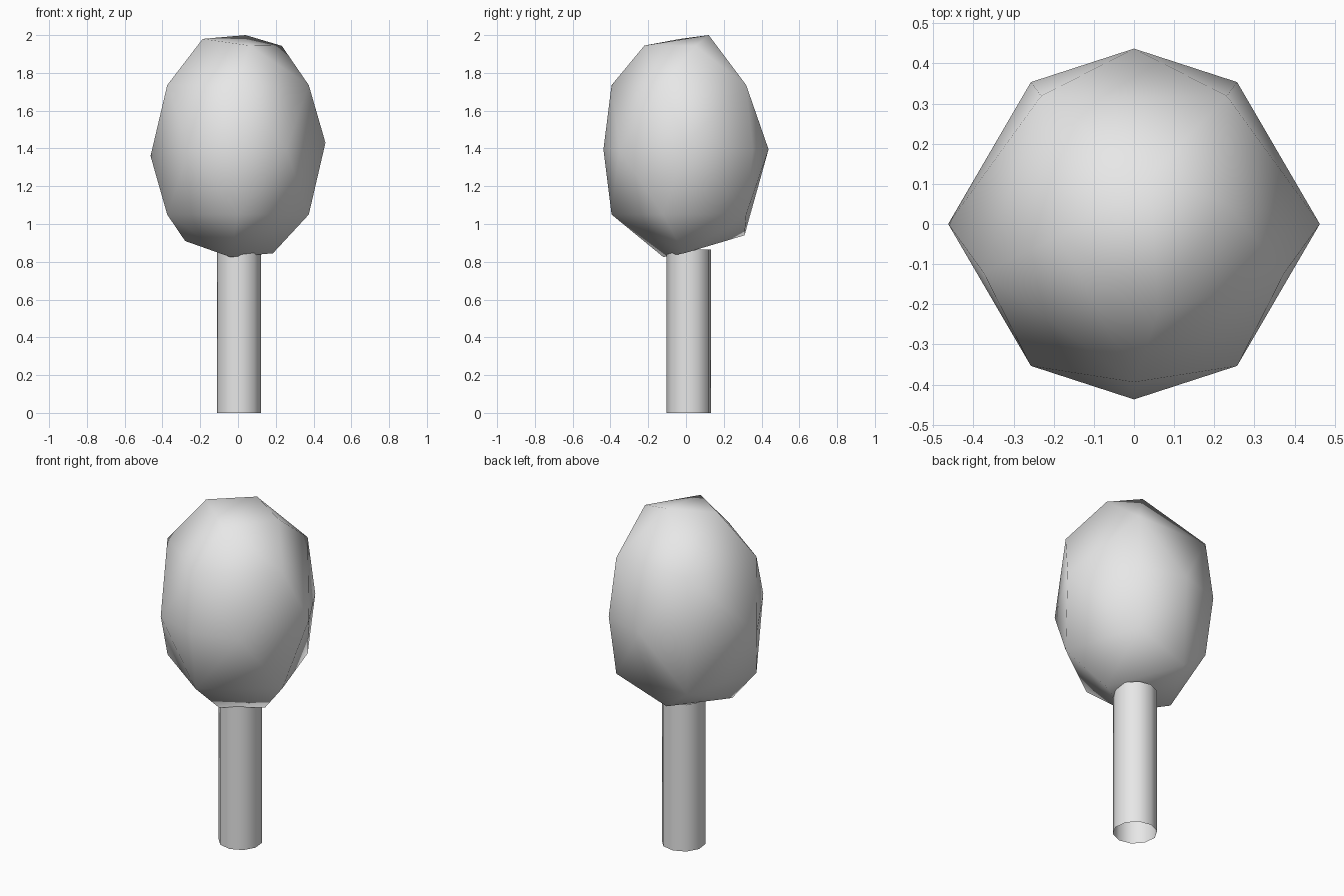
import bpy, bmesh
from math import cos, sin, radians
from mathutils import Matrix

old = bpy.data.objects.get("Cube")
if old:
    bpy.data.objects.remove(old, do_unlink=True)

grey = bpy.data.materials.new("plain_grey")
grey.use_nodes = True
grey.diffuse_color = (0.8, 0.8, 0.8, 1)
grey.node_tree.nodes["Principled BSDF"].inputs["Base Color"].default_value = (0.8, 0.8, 0.8, 1)


def finish(bm, name):
    """Turn a bmesh into a smooth shaded object."""
    bmesh.ops.recalc_face_normals(bm, faces=bm.faces)
    for f in bm.faces:
        f.smooth = True
    mesh = bpy.data.meshes.new(name)
    bm.to_mesh(mesh)
    bm.free()
    mesh.materials.append(grey)
    obj = bpy.data.objects.new(name, mesh)
    bpy.context.collection.objects.link(obj)
    return obj


def ring(radius, z, angles):
    return [(radius * cos(radians(a)), radius * sin(radians(a)), z) for a in angles]


# Crown: faceted egg, wrapped around a few rings and uneven end points
five_steps = [54 + 72 * i for i in range(5)]
widest = [54, 90, 126, 234, 270, 306]
points = ring(0.437, 1.395, widest) + [(0.463, 0, 1.43), (-0.463, 0, 1.36)]
for z in (1.735, 1.05):
    points += ring(0.394, z, five_steps)
points += [(-0.187, -0.03, 1.98), (0.04, 0.12, 2.0), (0.232, 0.05, 1.943),
           (0.06, -0.22, 1.945)]
points += [(-0.04, -0.12, 0.825), (0.185, -0.01, 0.845), (-0.28, -0.03, 0.91),
           (-0.09, 0.31, 0.94)]
bm = bmesh.new()
for p in points:
    bm.verts.new(p)
bmesh.ops.convex_hull(bm, input=bm.verts)
loose = [v for v in bm.verts if not v.link_faces]
bmesh.ops.delete(bm, geom=loose, context='VERTS')
finish(bm, "crown")

# Trunk: open tube reaching just into the crown
bm = bmesh.new()
place = Matrix.Translation((0.005, 0.015, 0.433)) @ Matrix.Rotation(radians(6), 4, 'Z')
bmesh.ops.create_cone(bm, cap_ends=False, segments=10, radius1=0.119, radius2=0.119,
                      depth=0.866, matrix=place)
finish(bm, "trunk")
